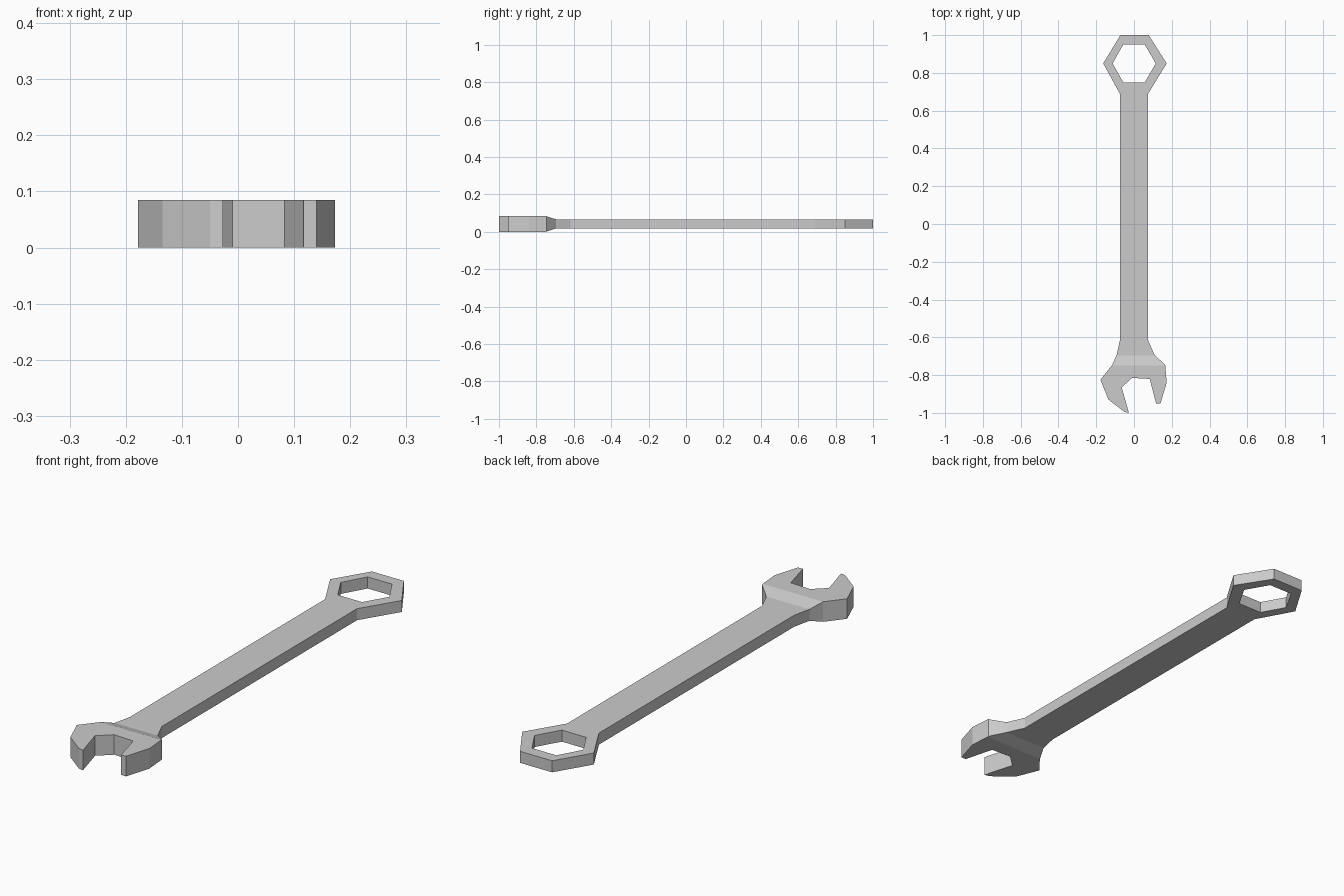
import bpy
import bmesh

cube = bpy.data.objects.get("Cube")
if cube:
    bpy.data.objects.remove(cube, do_unlink=True)

steel = bpy.data.materials.new("grey steel")
steel.use_nodes = True
GREY = (0.6, 0.6, 0.6, 1)
steel.diffuse_color = GREY
steel.node_tree.nodes["Principled BSDF"].inputs["Base Color"].default_value = GREY

RAMP_START, RAMP_END = -0.695, -0.75   # where the shaft thickens into the jaw
MID, THIN, THICK = 0.0425, 0.0245, 0.0425  # centre height and half thicknesses

# Plan outline: ring end, shaft, then the open jaw
outline = [
    (0.075, 0.69), (0.173, 0.85), (0.078, 1.0), (-0.072, 1.0), (-0.163, 0.85), (-0.075, 0.69),
    (-0.075, -0.617), (-0.092, RAMP_START), (-0.118, RAMP_END), (-0.178, -0.825),
    (-0.135, -0.93), (-0.05, -0.995), (-0.027, -1.0), (-0.065, -0.865), (-0.01, -0.815),
    (0.083, -0.82), (0.117, -0.95), (0.14, -0.95), (0.173, -0.84), (0.165, -0.745),
    (0.11, RAMP_START), (0.075, -0.617),
]
# Hexagonal hole in the ring end
hole = [(0.057, 0.95), (0.115, 0.85), (0.057, 0.75),
        (-0.057, 0.75), (-0.113, 0.85), (-0.057, 0.95)]


def add_loop(bm, points):
    verts = [bm.verts.new((x, y, 0)) for x, y in points]
    return [bm.edges.new((a, b)) for a, b in zip(verts, verts[1:] + verts[:1])]


bm = bmesh.new()
edges = add_loop(bm, outline) + add_loop(bm, hole)
bmesh.ops.triangle_fill(bm, edges=edges, use_beauty=True, normal=(0, 0, 1))

# Crease lines across the ramp
for y in (RAMP_START, RAMP_END):
    bmesh.ops.bisect_plane(bm, geom=bm.verts[:] + bm.edges[:] + bm.faces[:], dist=0.0001,
                           plane_co=(0, y, 0), plane_no=(0, 1, 0))

# Thickness: thin shaft and ring, ramp, thick jaw
extruded = bmesh.ops.extrude_face_region(bm, geom=bm.faces[:], use_keep_orig=True)
upper = {v for v in extruded["geom"] if isinstance(v, bmesh.types.BMVert)}
for v in bm.verts:
    t = (RAMP_START - v.co.y) / (RAMP_START - RAMP_END)
    half = THIN + (THICK - THIN) * min(max(t, 0), 1)
    v.co.z = MID + half if v in upper else MID - half
bmesh.ops.recalc_face_normals(bm, faces=bm.faces[:])

mesh = bpy.data.meshes.new("spanner")
bm.to_mesh(mesh)
bm.free()
mesh.materials.append(steel)
bpy.context.collection.objects.link(bpy.data.objects.new("spanner", mesh))
